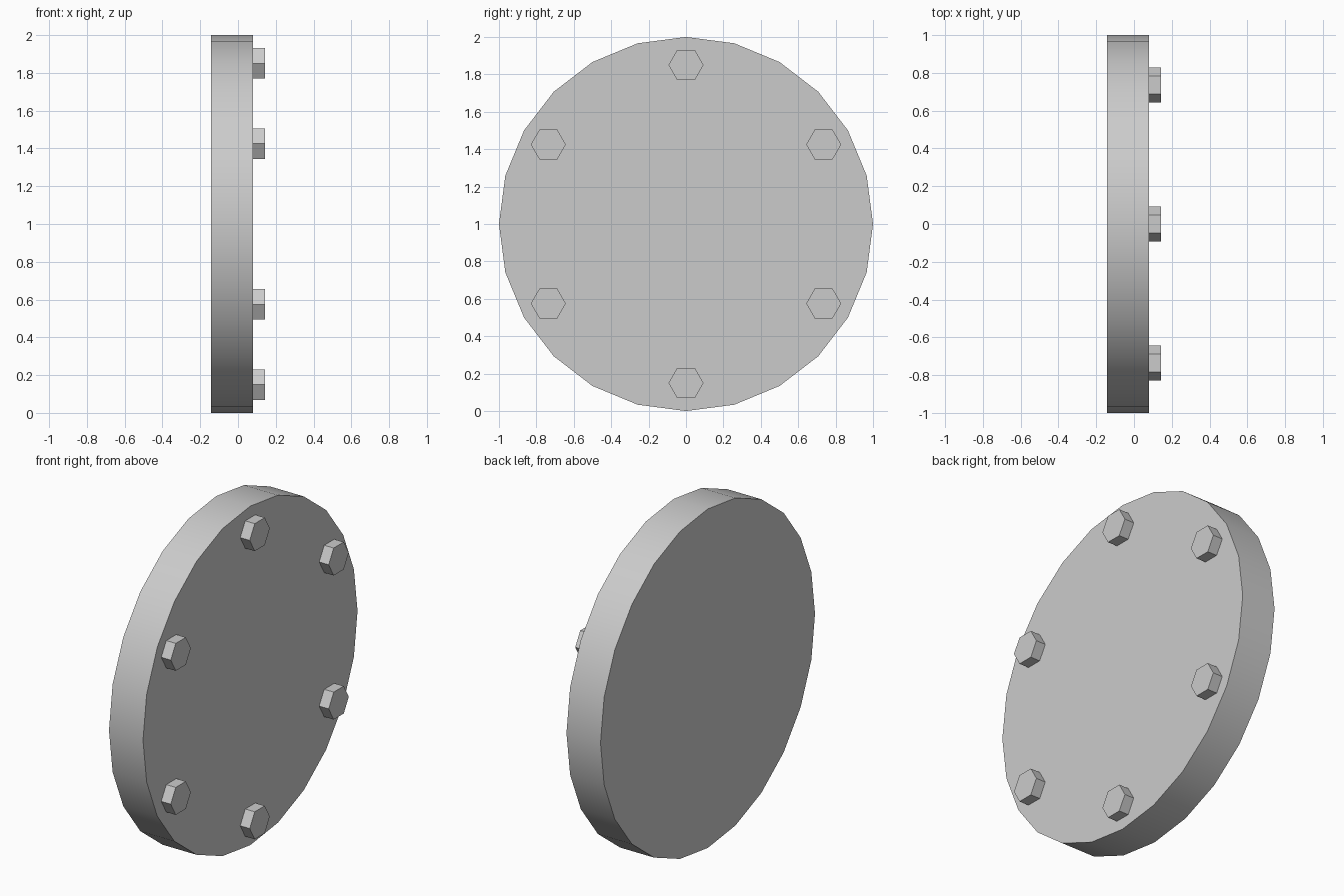
import bpy, math

if "Cube" in bpy.data.objects:
    bpy.data.objects.remove(bpy.data.objects["Cube"])

DISC_BACK, DISC_FACE, HEAD_FACE = -0.142, 0.08, 0.142
BOLT_CIRCLE, HEAD_RADIUS = 0.85, 0.0935


def x_prism(name, sides, radius, x0, x1, y, z):
    """Regular prism along x, with its first corner pointing to +y."""
    bpy.ops.mesh.primitive_cylinder_add(
        vertices=sides, radius=radius, depth=x1 - x0,
        location=((x0 + x1) / 2, y, z), rotation=(0, math.pi / 2, 0))
    obj = bpy.context.object
    obj.name = name
    bpy.ops.object.transform_apply(location=False, rotation=True, scale=True)
    return obj


# Flange plate: 24-sided disc with a smooth rim and flat faces
x_prism("flange_plate", 24, 1.0, DISC_BACK, DISC_FACE, 0, 1)
bpy.ops.object.shade_smooth_by_angle(angle=math.radians(30))

# Six hexagonal bolt heads, all turned the same way, slightly sunk in the plate
for i in range(6):
    a = math.radians(90 + 60 * i)
    x_prism(f"bolt_head_{i + 1}", 6, HEAD_RADIUS, DISC_FACE - 0.01, HEAD_FACE,
            BOLT_CIRCLE * math.cos(a), 1 + BOLT_CIRCLE * math.sin(a))
